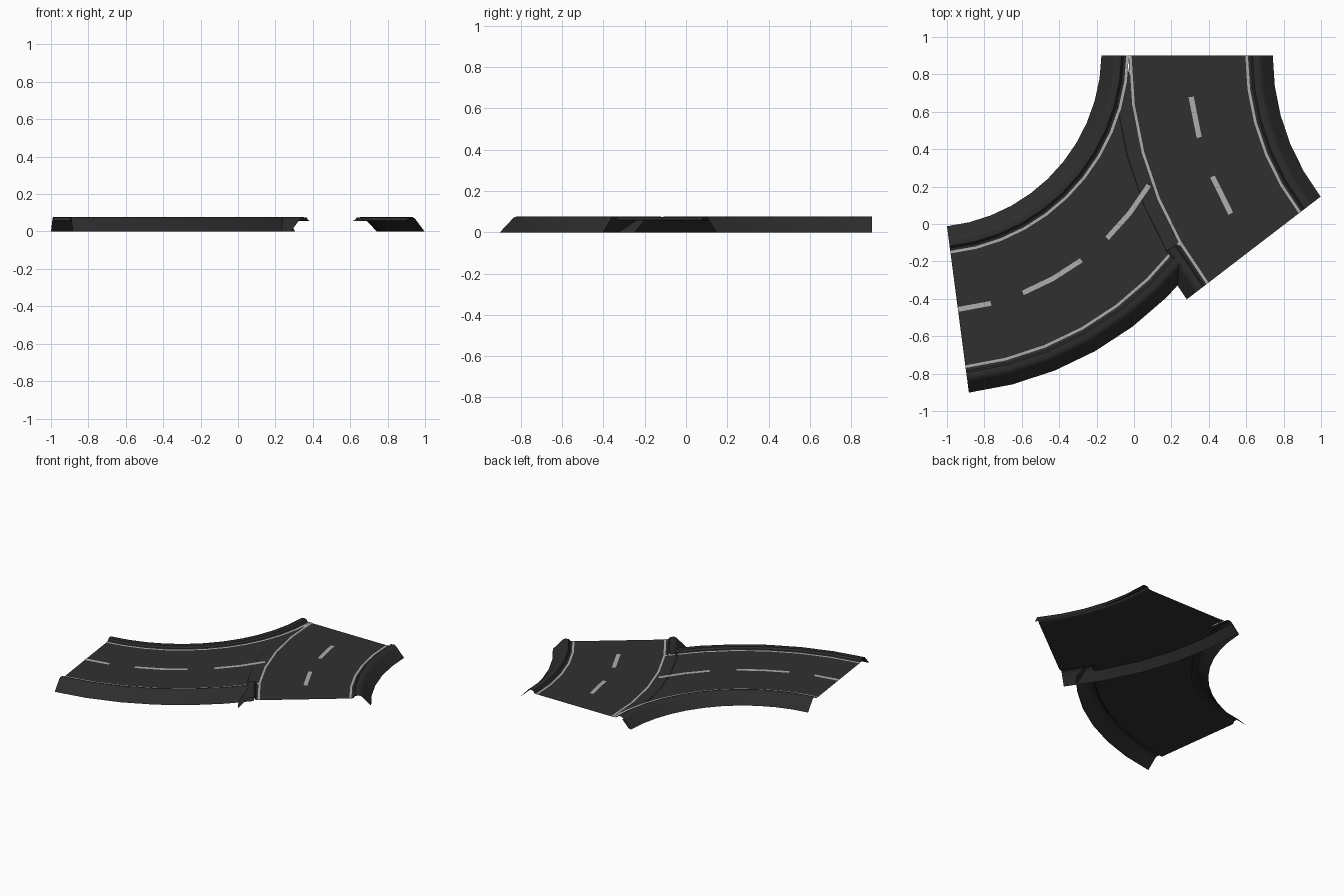
import bpy, bmesh
from math import radians, sin, cos, hypot

if "Cube" in bpy.data.objects:
    bpy.data.objects.remove(bpy.data.objects["Cube"])

STEP = 7.5
ROAD = 0.056
A_C, A_IN, A_OUT = (-1.12, 0.9), 0.92, 1.817     # long bend
B_C, B_IN, B_OUT = (1.98, 0.9), 1.238, 2.14      # short bend
# kerb cross-section: distance from outer foot, height
KERB = [(0, 0), (0.055, 0.058), (0.066, 0.07), (0.082, 0.077),
        (0.108, 0.074), (0.118, 0.060), (0.13, ROAD)]


def material(name, v):
    m = bpy.data.materials.new(name)
    m.diffuse_color = (v, v, v, 1)
    m.use_nodes = True
    m.node_tree.nodes["Principled BSDF"].inputs["Base Color"].default_value = m.diffuse_color
    return m


ASPHALT = material("asphalt", 0.03)
KERB_MAT = material("kerb_dark", 0.026)
PAINT = material("paint", 0.42)


def point_a(r, a):
    # angle -82.5 (left end) to 0 (back end), opening slightly towards the back
    r += 0.026 * (a + 82.5) / 82.5
    return A_C[0] + r * cos(radians(a)), A_C[1] + r * sin(radians(a))


def point_b(r, a):
    # angle 0 (back end) to 37.5 (right end)
    return B_C[0] - r * cos(radians(a)), B_C[1] - r * sin(radians(a))


def trim_a(r, limit):
    # largest angle of the long bend before it runs into the short bend
    a = 0.0
    while True:
        x, y = point_a(r, a)
        if hypot(x - B_C[0], y - B_C[1]) >= limit:
            return a
        a -= 0.1


def sweep(name, point, profile, a0, a1, mat, limit=None, step=STEP):
    """Sweep (radius, z) points along an arc, trimmed per column if asked."""
    bm = bmesh.new()
    n = max(1, round((a1 - a0) / step))
    cols = []
    for r, z in profile:
        end = trim_a(r, limit) if limit else a1
        col = []
        for i in range(n + 1):
            a = min(a0 + (a1 - a0) * i / n, end)
            x, y = point(r, a)
            col.append(bm.verts.new((x, y, z)))
        cols.append(col)
    for c, d in zip(cols, cols[1:]):
        for i in range(n):
            bm.faces.new((c[i], d[i], d[i + 1], c[i + 1]))
    bmesh.ops.remove_doubles(bm, verts=bm.verts, dist=0.0005)
    bm.normal_update()
    for f in bm.faces:
        if f.normal.z < 0:
            f.normal_flip()
    me = bpy.data.meshes.new(name)
    bm.to_mesh(me)
    bm.free()
    me.materials.append(mat)
    ob = bpy.data.objects.new(name, me)
    bpy.context.collection.objects.link(ob)
    bpy.context.view_layer.objects.active = ob
    for o in bpy.context.selected_objects:
        o.select_set(False)
    ob.select_set(True)
    bpy.ops.object.shade_smooth_by_angle(angle=radians(35))
    return ob


def flat(r0, r1, z, n=1):
    return [(r0 + (r1 - r0) * i / n, z) for i in range(n + 1)]


def inner(r):
    return [(r + d, z) for d, z in KERB]


def outer(r):
    return [(r - d, z) for d, z in KERB]


def line(r, z=ROAD + 0.002, w=0.007):
    return flat(r - w, r + w, z)


# long bend: road, kerbs, edge lines and dashes
EDGE = B_OUT - 0.14
sweep("long_road", point_a, flat(A_IN + 0.13, A_OUT - 0.13, ROAD, 14), -82.5, 0, ASPHALT, EDGE)
sweep("long_inner_kerb", point_a, inner(A_IN), -82.5, 0, KERB_MAT)
sweep("long_outer_kerb", point_a, outer(A_OUT), -82.5, 0, KERB_MAT, EDGE + 0.03)
sweep("long_inner_line", point_a, line(A_IN + 0.14), -82.5, 0, PAINT, EDGE)
sweep("long_outer_line", point_a, line(A_OUT - 0.14), -82.5, 0, PAINT, EDGE)
for k, (a0, a1) in enumerate([(-82.5, -75), (-67.5, -52.5), (-45, -30)]):
    sweep(f"long_dash_{k}", point_a, line((A_IN + A_OUT) / 2, w=0.013), a0, a1, PAINT)

# short bend: road, kerbs, edge lines and dashes
sweep("short_road", point_b, flat(B_IN + 0.13, B_OUT - 0.13, ROAD), 0, 37.5, ASPHALT)
sweep("short_right_kerb", point_b, inner(B_IN), 0, 37.5, KERB_MAT)
# left kerb keeps only its skirt where the long bend joins
sweep("short_left_skirt", point_b, outer(B_OUT)[:2], 0, 30, KERB_MAT)
sweep("short_left_kerb", point_b, outer(B_OUT), 30, 37.5, KERB_MAT)
sweep("short_left_line", point_b, line(B_OUT - 0.14, ROAD + 0.003), 0, 37.5, PAINT)
sweep("short_right_line", point_b, line(B_IN + 0.14), 0, 37.5, PAINT)
for k, a0 in enumerate([7.5, 22.5]):
    sweep(f"short_dash_{k}", point_b, line((B_IN + B_OUT) / 2, w=0.014), a0, a0 + 7.5, PAINT)
